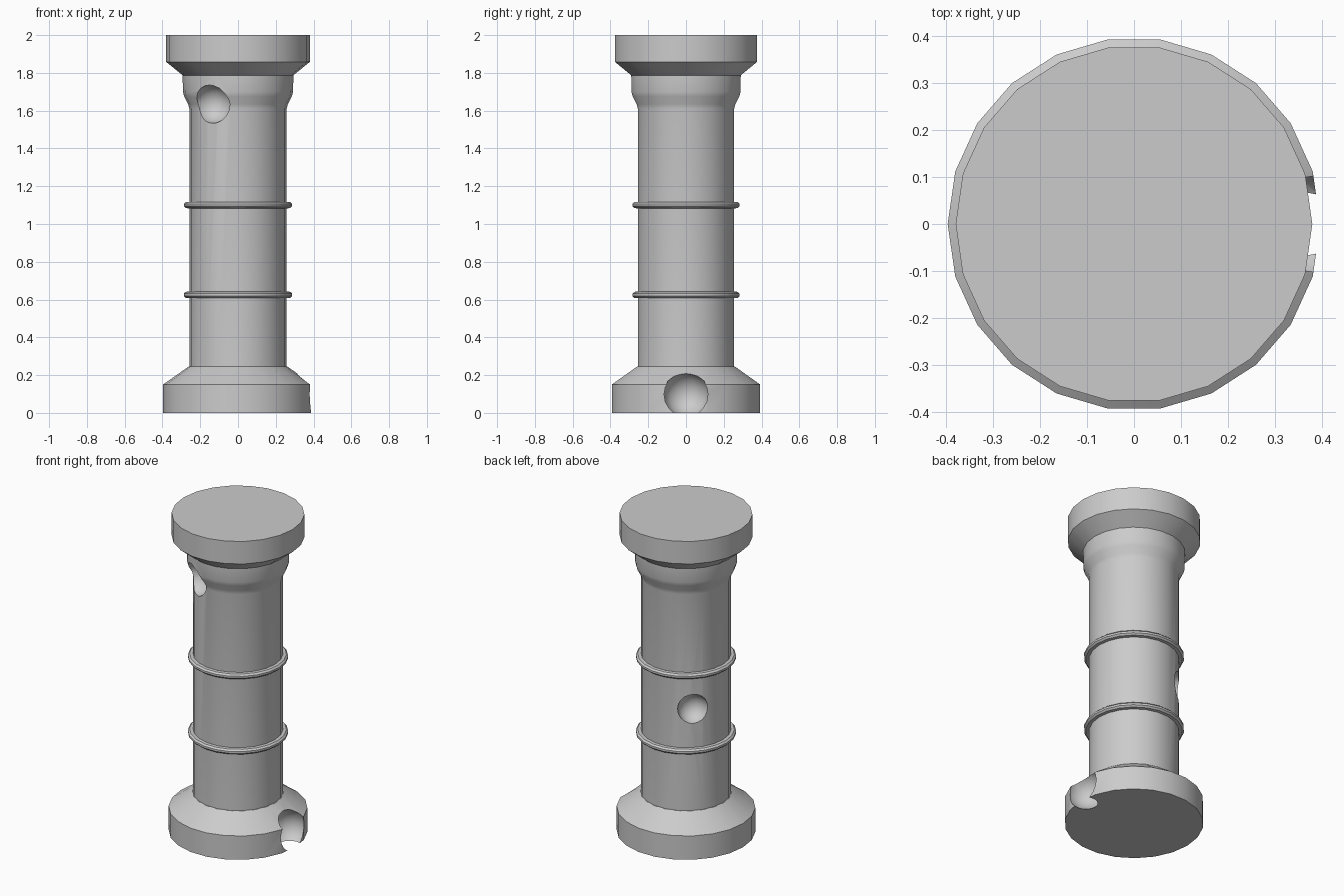
import bpy, bmesh, math

if "Cube" in bpy.data.objects:
    bpy.data.objects.remove(bpy.data.objects["Cube"])

SIDES = 22
stone = bpy.data.materials.new("grey_stone")
stone.diffuse_color = (0.6, 0.6, 0.6, 1)
stone.use_nodes = True
stone.node_tree.nodes["Principled BSDF"].inputs["Base Color"].default_value = stone.diffuse_color


def lathe(name, profile):
    """Closed solid turned around z from (radius, height) points, bottom to top."""
    bm = bmesh.new()
    rows = [[bm.verts.new((r * math.cos(2 * math.pi * i / SIDES),
                           r * math.sin(2 * math.pi * i / SIDES), z))
             for i in range(SIDES)] for r, z in profile]
    for low, high in zip(rows, rows[1:]):
        for i in range(SIDES):
            j = (i + 1) % SIDES
            bm.faces.new((low[i], low[j], high[j], high[i]))
    bm.faces.new(rows[0][::-1])
    bm.faces.new(rows[-1])
    mesh = bpy.data.meshes.new(name)
    bm.to_mesh(mesh)
    bm.free()
    obj = bpy.data.objects.new(name, mesh)
    bpy.context.collection.objects.link(obj)
    mesh.materials.append(stone)
    return obj


def activate(obj):
    bpy.ops.object.select_all(action='DESELECT')
    obj.select_set(True)
    bpy.context.view_layer.objects.active = obj


def dent(obj, centre, radius):
    """Scoop a ball-shaped hollow out of a part."""
    bpy.ops.mesh.primitive_uv_sphere_add(segments=16, ring_count=10,
                                         radius=radius, location=centre)
    cutter = bpy.context.object
    cutter.name = "dent_cutter"
    cutter.hide_render = True
    cutter.data.materials.append(stone)
    mod = obj.modifiers.new("dent", 'BOOLEAN')
    mod.operation = 'DIFFERENCE'
    mod.solver = 'EXACT'
    mod.object = cutter
    activate(obj)
    bpy.ops.object.modifier_apply(modifier=mod.name)
    bpy.data.objects.remove(cutter)


# Foot, shaft with flared neck, and cap
base = lathe("base", [(0.397, 0), (0.397, 0.15), (0.262, 0.245)])
shaft = lathe("shaft", [(0.258, 0.23), (0.258, 1.61), (0.264, 1.635), (0.285, 1.675),
                        (0.292, 1.70), (0.293, 1.795)])
cap = lathe("cap", [(0.29, 1.785), (0.38, 1.858), (0.38, 2.0)])

# Two raised bands around the shaft
rings = [lathe(name, [(0.25, z - 0.018), (0.277, z - 0.016), (0.287, z - 0.006),
                      (0.287, z + 0.006), (0.277, z + 0.016), (0.25, z + 0.018)])
         for name, z in (("lower_ring", 0.625), ("upper_ring", 1.10))]

# Worn hollows
dent(base, (0.36, 0, 0.098), 0.12)
dent(shaft, (-0.14, -0.23, 1.635), 0.103)
dent(shaft, (-0.184, 0.19, 0.885), 0.092)

for part in [base, shaft, cap] + rings:
    activate(part)
    bpy.ops.object.shade_smooth_by_angle(angle=math.radians(30))
